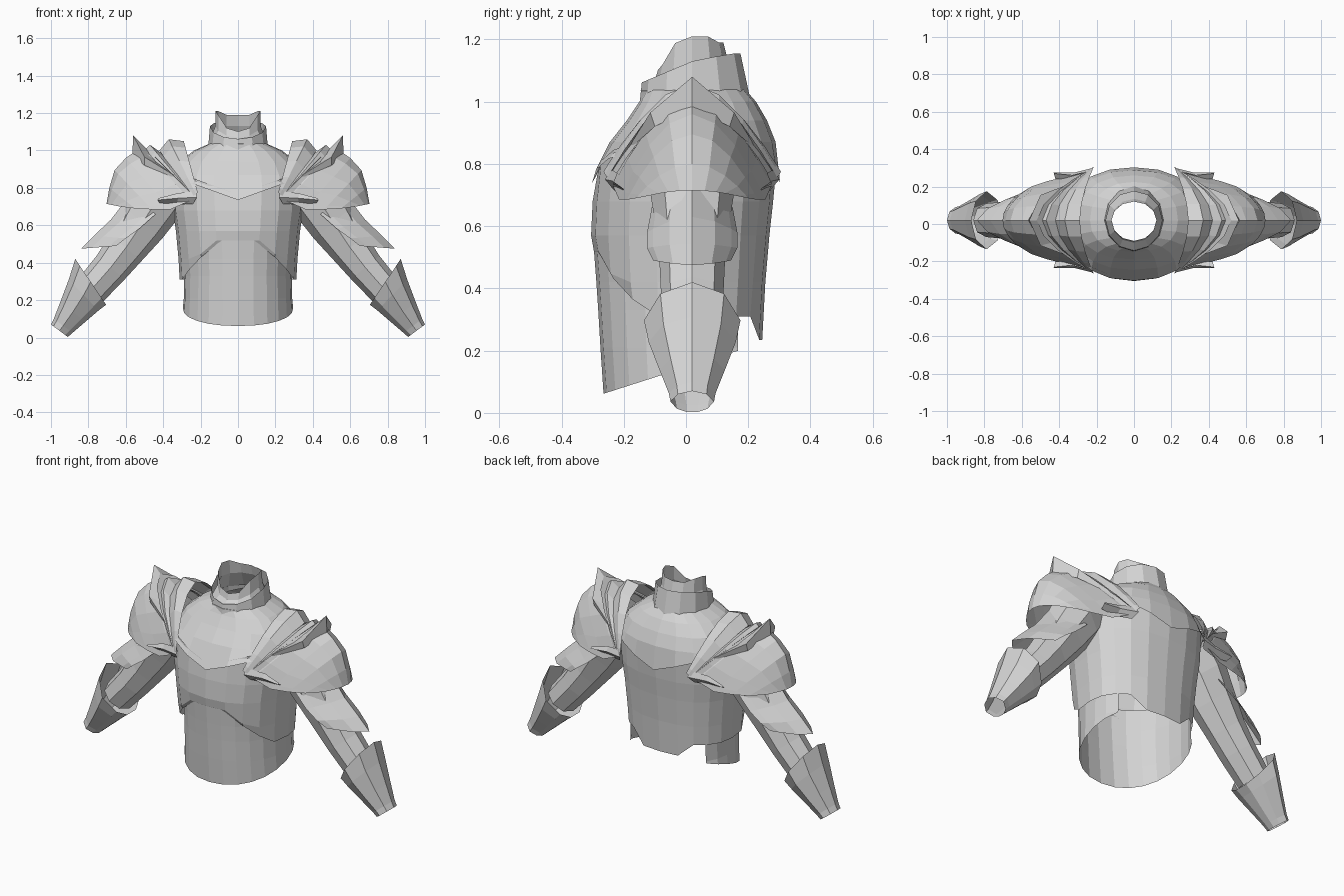
import bpy, math

if "Cube" in bpy.data.objects:
    bpy.data.objects.remove(bpy.data.objects["Cube"])

CY = 0.02  # depth of the side seam

steel = bpy.data.materials.new("steel_grey")
steel.diffuse_color = (0.66, 0.66, 0.66, 1)
steel.use_nodes = True
steel.node_tree.nodes["Principled BSDF"].inputs["Base Color"].default_value = steel.diffuse_color


def sheet(name, rows, closed=False, mirror=False):
    """Skin a list of equal-length point rows into one flat-shaded shell."""
    n = len(rows[0])
    verts = [p for r in rows for p in r]
    faces = []
    for i in range(len(rows) - 1):
        for j in range(n if closed else n - 1):
            k = (j + 1) % n
            faces.append((i * n + j, i * n + k, (i + 1) * n + k, (i + 1) * n + j))
    me = bpy.data.meshes.new(name)
    me.from_pydata(verts, [], faces)
    me.materials.append(steel)
    ob = bpy.data.objects.new(name, me)
    bpy.context.collection.objects.link(ob)
    if mirror:
        ob.modifiers.new("Mirror", 'MIRROR').use_mirror_merge = False
    return ob


def power(v, e):
    return math.copysign(abs(v) ** e, v)


def ring(z, w, yf, yb, n=20, a0=0, a1=360, e=0.88):
    """Body cross-section; z is a height or a rule of x and y."""
    full = a1 - a0 == 360
    pts = []
    for i in range(n if full else n + 1):
        a = math.radians(a0 + (a1 - a0) * i / n)
        x = w * power(math.cos(a), e)
        s = power(math.sin(a), e)
        y = CY + s * ((yb - CY) if s > 0 else (CY - yf))
        pts.append((x, y, z(x, y) if callable(z) else z))
    return pts


def arch(rx, rz, fx, fz, h, n=10, p=1.75):
    """Pointed arch over the shoulder from front foot over the ridge to back foot."""
    pts = []
    for i in range(n + 1):
        s = math.sin(math.pi * (i / n - 0.5))
        t = 1 - abs(s) ** p
        pts.append((fx + (rx - fx) * t, CY + h * s, fz + (rz - fz) * t))
    return pts


# Upper chest and back, with a V-shaped lower lip
def lip(x, y):
    return 0.735 + min(0.10, 0.36 * abs(x))


sheet("upper_chest", [ring(1.04, .145, -.13, .19), ring(1.0, .235, -.15, .225),
                      ring(.94, .31, -.19, .26), ring(.87, .35, -.245, .288),
                      ring(lip, .365, -.303, .303)], closed=True)


# Cuirass, its hem rises to points beside the stomach
def hem(x, y):
    if y > 0.1:
        return 0.235 if abs(x) < 0.12 else 0.31
    if y > -0.1:
        return 0.31
    return 0.50 if abs(x) < 0.13 else max(0.31, 0.50 - 1.05 * (abs(x) - 0.13))


def waist(x, y):
    return max(0.42, hem(x, y) + 0.02)


sheet("cuirass", [ring(lambda x, y: lip(x, y) + .03, .355, -.285, .288),
                  ring(.68, .348, -.30, .28), ring(.57, .332, -.305, .268),
                  ring(waist, .318, -.296, .255), ring(hem, .312, -.285, .245)],
      closed=True)


# Stomach plate wrapping the front, open at the back
def belly_hem(x, y):
    return 0.06 + (y + 0.27) * 0.32


belly = [(.55, .302, -.298, .28), (.42, .29, -.288, .28), (.33, .288, -.282, .28),
         (.21, .29, -.275, .28), (belly_hem, .295, -.265, .28)]
sheet("stomach_plate", [ring(*r, n=16, a0=147, a1=393, e=.94) for r in belly])


# Two nested collars
def gorget_top(x, y):
    return min(1.155, 1.13 + (y - CY) * (0.42 if y < CY else 0.2))


def neck_top(x, y):
    return min(1.19, 1.09 + (y + .1) * 1.2) + .02 * (abs(x) > .1)


sheet("outer_collar", [ring(lambda x, y: .985 + .15 * max(0, y), .162, -.15, .205, n=12, e=1),
                       ring(gorget_top, .15, -.142, .175, n=12, e=1)], closed=True)
sheet("inner_collar", [ring(1.035, .156, -.146, .19, n=12, e=1),
                       ring(lambda x, y: min(1.13, 1.07 + (y + .1) * .6), .122, -.10, .135, n=12, e=1),
                       ring(neck_top, .12, -.09, .12, n=12, e=1)], closed=True)

# Arm sleeve: x, z, in-plane radius, depth radius
path = [(.36, .84, .15, .14), (.43, .74, .15, .14), (.51, .615, .135, .12),
        (.60, .48, .11, .105), (.68, .375, .098, .10), (.79, .25, .09, .09)]
rows = []
for x, z, r, d in path:
    rows.append([(x + .77 * r * math.cos(a), CY + d * math.sin(a), z + .64 * r * math.cos(a))
                 for a in (math.tau * k / 8 for k in range(8))])
sheet("arm_sleeve", rows, closed=True, mirror=True)

# Pointed upper-arm guard
sheet("upper_arm_guard", [arch(.58, .76, .44, .66, .13, 6), arch(.68, .63, .53, .58, .145, 6),
                          arch(.77, .545, .60, .53, .145, 6), arch(.84, .475, .65, .49, .125, 6)],
      mirror=True)

# Forearm gauntlet, open at both ends: outer ridge, inner edge, half depth
section = [(0, 0), (.15, .66), (.5, 1), (.85, .7), (1, .25), (1, -.25), (.85, -.7), (.5, -1), (.15, -.66)]
cuffs = [((.87, .42), (.705, .175), .155), ((.905, .31), (.745, .145), .14),
         ((.95, .19), (.815, .085), .105), ((.985, .10), (.885, .025), .075),
         ((1.0, .07), (.91, .003), .07)]
sheet("gauntlet", [[(o[0] + (i[0] - o[0]) * t, CY + h * f, o[1] + (i[1] - o[1]) * t)
                    for t, f in section] for o, i, h in cuffs], closed=True, mirror=True)

# Shoulder dome
sheet("shoulder_dome", [arch(.703, .715, .63, .70, .13, p=2), arch(.688, .80, .55, .69, .18, p=2),
                        arch(.66, .895, .46, .685, .21, p=2), arch(.60, .96, .36, .685, .235, p=1.9),
                        arch(.52, 1.015, .26, .73, .255), arch(.42, .98, .24, .76, .255)], mirror=True)

# Overlapping shoulder lames, from the neck outwards
lames = {
    "neck_lame": [(.29, 1.05, .215, .775, .285), (.37, 1.06, .225, .765, .28), (.42, 1.0, .25, .75, .265)],
    "middle_lame": [(.40, .98, .225, .76, .262), (.47, 1.03, .235, .75, .272), (.50, 1.0, .26, .74, .26)],
    "spiked_lame": [(.47, .99, .23, .76, .255), (.52, 1.04, .235, .755, .272)],
}
for name, arches in lames.items():
    sheet(name, [arch(*a) for a in arches], mirror=True)

# Raised shoulder spikes and the fins at the lower corners, front and back
for s, side in ((-1, "front"), (1, "back")):
    def at(x, d, z):
        return (x, CY + s * d, z)
    sheet("shoulder_spike_" + side,
          [[at(.49, 0, 1.01), at(.44, .12, .94), at(.33, .2, .85)],
           [at(.56, 0, 1.08), at(.50, .135, .965), at(.33, .2, .86)],
           [at(.565, 0, .98), at(.50, .12, .92), at(.33, .2, .85)]], mirror=True)
    sheet("corner_fin_" + side,
          [[at(.225, .265, .785), at(.33, .24, .77), at(.425, .25, .745)],
           [at(.22, .28, .75), at(.32, .255, .745), at(.43, .255, .735)],
           [at(.24, .25, .715), at(.33, .225, .71), at(.42, .22, .72)]], mirror=True)
